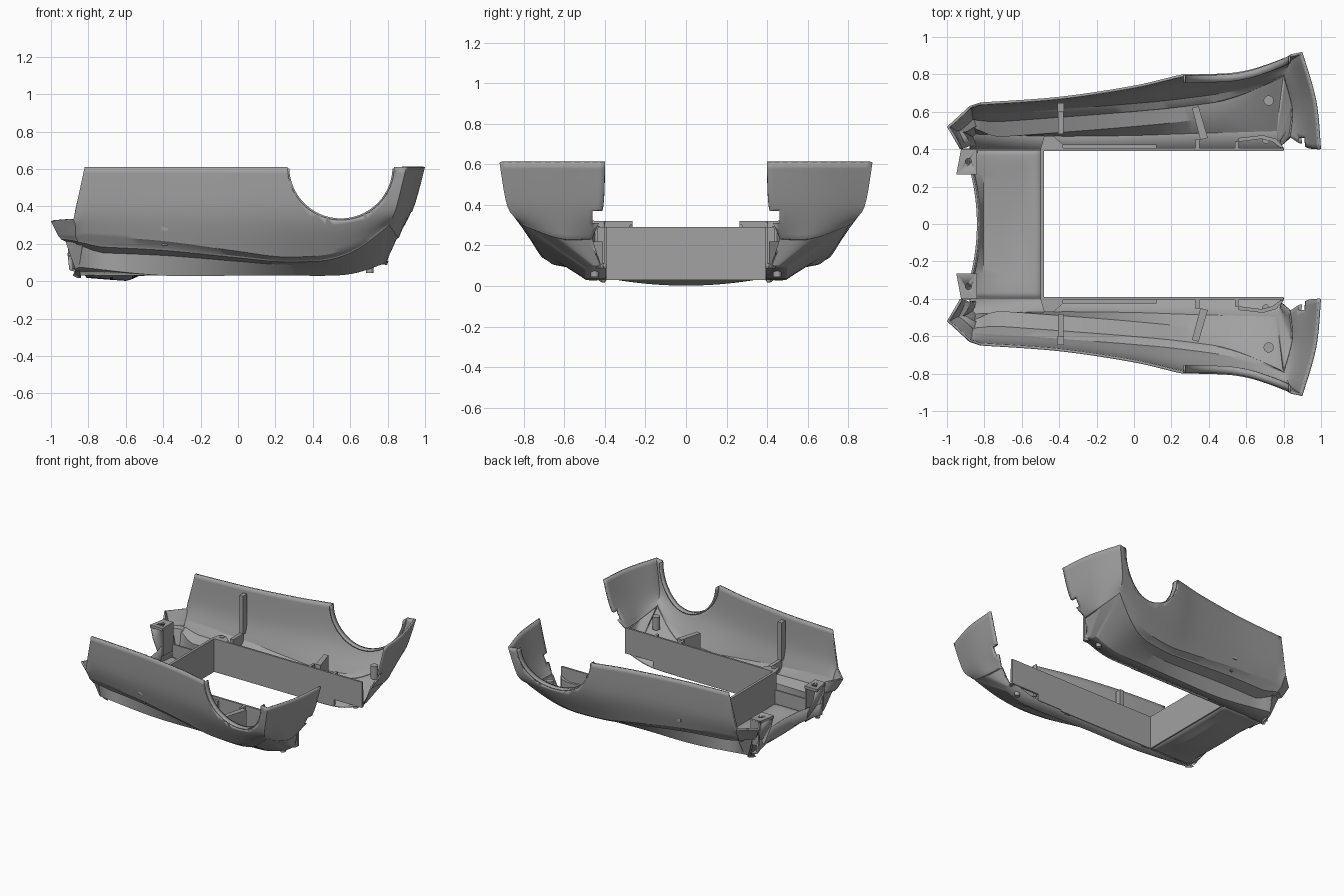
import bpy, bmesh, math
from mathutils import Vector
from mathutils.bvhtree import BVHTree

cube = bpy.data.objects.get("Cube")
if cube:
    bpy.data.objects.remove(cube, do_unlink=True)

grey = bpy.data.materials.new("plain grey")
grey.use_nodes = True
tone = (0.36, 0.36, 0.36, 1)
grey.diffuse_color = tone
grey.node_tree.nodes["Principled BSDF"].inputs["Base Color"].default_value = tone


def finish(name, bm, mirror=True, thick=0, cutters=()):
    mesh = bpy.data.meshes.new(name)
    bm.to_mesh(mesh)
    mesh.materials.append(grey)
    ob = bpy.data.objects.new(name, mesh)
    bpy.context.collection.objects.link(ob)
    bpy.ops.object.select_all(action='DESELECT')
    ob.select_set(True)
    bpy.context.view_layer.objects.active = ob
    bpy.ops.object.shade_smooth_by_angle(angle=math.radians(28))
    if thick:
        mod = ob.modifiers.new("thickness", 'SOLIDIFY')
        mod.thickness, mod.offset = thick, -1
    for c in cutters:
        mod = ob.modifiers.new("cut", 'BOOLEAN')
        mod.operation, mod.solver, mod.object = 'DIFFERENCE', 'EXACT', c
    if mirror:
        mod = ob.modifiers.new("mirror", 'MIRROR')
        mod.use_axis = (False, True, False)
        mod.use_mirror_merge = False
    return ob


def skin(rows):
    bm = bmesh.new()
    grid = [[bm.verts.new(p) for p in row] for row in rows]
    for top, low in zip(grid, grid[1:]):
        for i in range(len(top) - 1):
            bm.faces.new((top[i], top[i + 1], low[i + 1], low[i]))
    bm.normal_update()
    return bm


def prism(name, outline, z0, z1, mirror=True, cutters=()):
    bm = bmesh.new()
    face = bm.faces.new([bm.verts.new((x, y, z0)) for x, y in outline])
    ext = bmesh.ops.extrude_face_region(bm, geom=[face])
    bmesh.ops.translate(bm, vec=(0, 0, z1 - z0),
                        verts=[v for v in ext["geom"] if isinstance(v, bmesh.types.BMVert)])
    bmesh.ops.recalc_face_normals(bm, faces=bm.faces)
    return finish(name, bm, mirror, 0, cutters)


def box(name, x0, x1, y0, y1, z0, z1, **kw):
    return prism(name, [(x0, y0), (x1, y0), (x1, y1), (x0, y1)], z0, z1, **kw)


def disc(x, y, r, n=24):
    return [(x + r * math.cos(math.tau * i / n), y + r * math.sin(math.tau * i / n)) for i in range(n)]


def spline(pts, lo, hi, steps):
    """Smooth run through points lo..hi, ends included."""
    out = []
    for i in range(lo, hi):
        a, b, c, d = (pts[min(max(k, lo), hi)] for k in (i - 1, i, i + 1, i + 2))
        for s in range(steps):
            t = s / steps
            out.append(b + (c - a) * t / 2 + (a * 2 - b * 5 + c * 4 - d) * t * t / 2
                       + (b * 3 - a - c * 3 + d) * t ** 3 / 2)
    return out + [pts[hi]]


def level(*pts):
    """One lengthwise line: rear faces straight, flank and end wall curved."""
    p = [Vector(q) for q in pts]
    return spline(p, 0, 1, 2)[:-1] + spline(p, 1, 2, 3)[:-1] + spline(p, 2, 3, 4)[:-1] \
        + spline(p, 3, 8, 7)[:-1] + spline(p, 8, 10, 6)


# Body shell: lengthwise lines from rim to floor
rim = level((-.93, .40, .32), (-1, .52, .32), (-.88, .63, .33), (-.82, .65, .61), (-.4, .68, .61),
            (0, .74, .61), (.26, .80, .61), (.55, .85, .61), (.9, .92, .61), (.975, .66, .61), (1, .40, .61))
waist = level((-.93, .40, .29), (-.985, .515, .29), (-.87, .62, .3), (-.82, .635, .38), (-.4, .665, .37),
              (0, .72, .36), (.26, .775, .35), (.55, .82, .35), (.845, .88, .39), (.91, .66, .39), (.935, .41, .38))
band = level((-.92, .40, .24), (-.96, .50, .24), (-.87, .59, .24), (-.82, .595, .245), (-.4, .625, .215),
             (0, .655, .16), (.26, .68, .13), (.55, .725, .16), (.81, .81, .31), (.86, .62, .24), (.85, .46, .24))
foot = level((-.84, .41, .03), (-.87, .47, .065), (-.85, .49, .075), (-.8, .49, .07), (-.4, .478, .03),
             (0, .48, .03), (.26, .487, .03), (.58, .495, .035), (.77, .50, .09), (.79, .46, .10), (.79, .42, .10))
columns = [spline(list(c), 0, 2, 5) for c in zip(rim, waist, band)]
rows = [list(r) for r in zip(*columns)]


def step(inset, keep):
    """Move the band line inward and down, fading toward both ends."""
    out = []
    for i, p in enumerate(band):
        t = band[min(i + 1, len(band) - 1)] - band[max(i - 1, 0)]
        fade = min(1, max(.1, (.85 - p.x) * 2.5), max(.3, (p.x + 1) * 4))
        q = p + Vector((t.y, -t.x, 0)).normalized() * inset * fade
        q.z = .03 + (p.z - .03) * (1 - (1 - keep) * fade)
        out.append(q)
    return out


rows += [step(.04, .8), step(.045, .73), step(.125, .58), foot]
rows.append([Vector((p.x, .395, .03 if p.x < 0 else p.z)) for p in foot])
shell_bm = skin(rows)
tree = BVHTree.FromBMesh(shell_bm)

# Cutters for wheel arch, end notch and screw holes
ax, az, ar = .55, .612, .285
bm = bmesh.new()
bmesh.ops.create_cone(bm, cap_ends=True, segments=96, radius1=ar, radius2=ar, depth=.6)
for v in bm.verts:
    v.co = (ax + v.co.x, .9 + v.co.z, az + v.co.y)
bmesh.ops.recalc_face_normals(bm, faces=bm.faces)
arch_cutter = finish("arch_cutter", bm, False)
notch_cutter = box("notch_cutter", .8, 1.1, .3, .46, .31, .37, mirror=False)
hole_cutter = prism("hole_cutter", disc(-.885, .335, .016), .2, .4, mirror=False)
for c in (arch_cutter, notch_cutter, hole_cutter):
    c.hide_render = True
    c.hide_set(True)

finish("body_shell", shell_bm, True, .014, (arch_cutter, notch_cutter))

# Wheel arch lip, following the cut edge
edge = []
for i in range(49):
    a = math.pi * (1.01 + .98 * i / 48)
    x, z = ax + (ar + .001) * math.cos(a), az + (ar + .001) * math.sin(a)
    hit = tree.ray_cast(Vector((x, 2, z)), Vector((0, -1, 0)))[0]
    if hit:
        edge.append(hit)
finish("arch_lip", skin([[p + Vector((0, d, 0)) for p in edge] for d in (-.005, -.045)]), True, .01)

# Centre pan with a shallow curved belly and a bowed rear lip
pan = []
for x, z, bulge in ((-.84, .15, 0), (-.83, .06, .2), (-.81, .032, .5), (-.7, .03, .75),
                    (-.6, .03, 1), (-.575, .03, .8), (-.53, .03, .1), (-.49, .03, 0)):
    row = []
    for j in range(25):
        y = .4 - .8 * j / 24
        bow = .45 * y * y if x < -.82 else 0
        row.append((x - bow, y, z - .028 * bulge * max(0, 1 - (y / .34) ** 2)))
    pan.append(row)
bm = skin(pan)
if sum(f.normal.z for f in bm.faces) > 0:
    bmesh.ops.reverse_faces(bm, faces=bm.faces)
finish("centre_pan", bm, False, .012)

# Inner frame walls around the opening
box("cross_wall", -.50, -.48, -.40, .40, .03, .29, mirror=False)
box("inner_wall", -.50, .34, .39, .405, .03, .29)
box("inner_wall_liner", -.38, .12, .405, .425, .03, .27)
box("wall_step", .33, .35, .39, .455, .03, .29)
box("rear_pocket_wall", .35, .56, .39, .405, .04, .29)
prism("end_pocket_wall", [(.54, .39), (.80, .39), (.80, .405), (.56, .405), (.56, .44), (.54, .44)], .09, .29)
prism("end_pocket_curve", [(.56, .44), (.68, .455), (.74, .44), (.78, .41), (.8, .41), (.76, .455),
                           (.69, .475), (.56, .46)], .09, .22)
prism("corner_tab", [(-.50, .40), (-.38, .40), (-.38, .425), (-.43, .47), (-.48, .47)], .275, .29)
box("pan_side_wall", -.84, -.49, .39, .402, .04, .15)

# Rear mounting brackets
bracket = [(-.95, .265), (-.84, .265), (-.84, .40), (-.925, .40)]
prism("bracket_plate", bracket, .30, .32, cutters=(hole_cutter,))
box("bracket_side", -.91, -.84, .388, .402, .12, .31)
box("bracket_web", -.852, -.84, .275, .40, .10, .31)
finish("bracket_rear_panel", skin([[(-.945, .266, .305), (-.922, .402, .305)],
                                   [(-.925, .266, .22), (-.92, .402, .24)],
                                   [(-.85, .266, .04), (-.842, .402, .032)]]), True, .012)

# Stiffening ribs and screw bosses
box("side_post", -.408, -.375, .60, .648, .27, .57)
box("side_rib", -.405, -.378, .48, .61, .19, .275)
prism("slanted_rib", [(.31, .62), (.345, .63), (.395, .46), (.355, .45)], .13, .29)
prism("screw_boss", disc(.72, .66, .027), .20, .30)
prism("corner_boss", disc(-.45, .445, .018), .04, .295)
prism("foot_peg", disc(.705, .45, .02), .045, .12)
